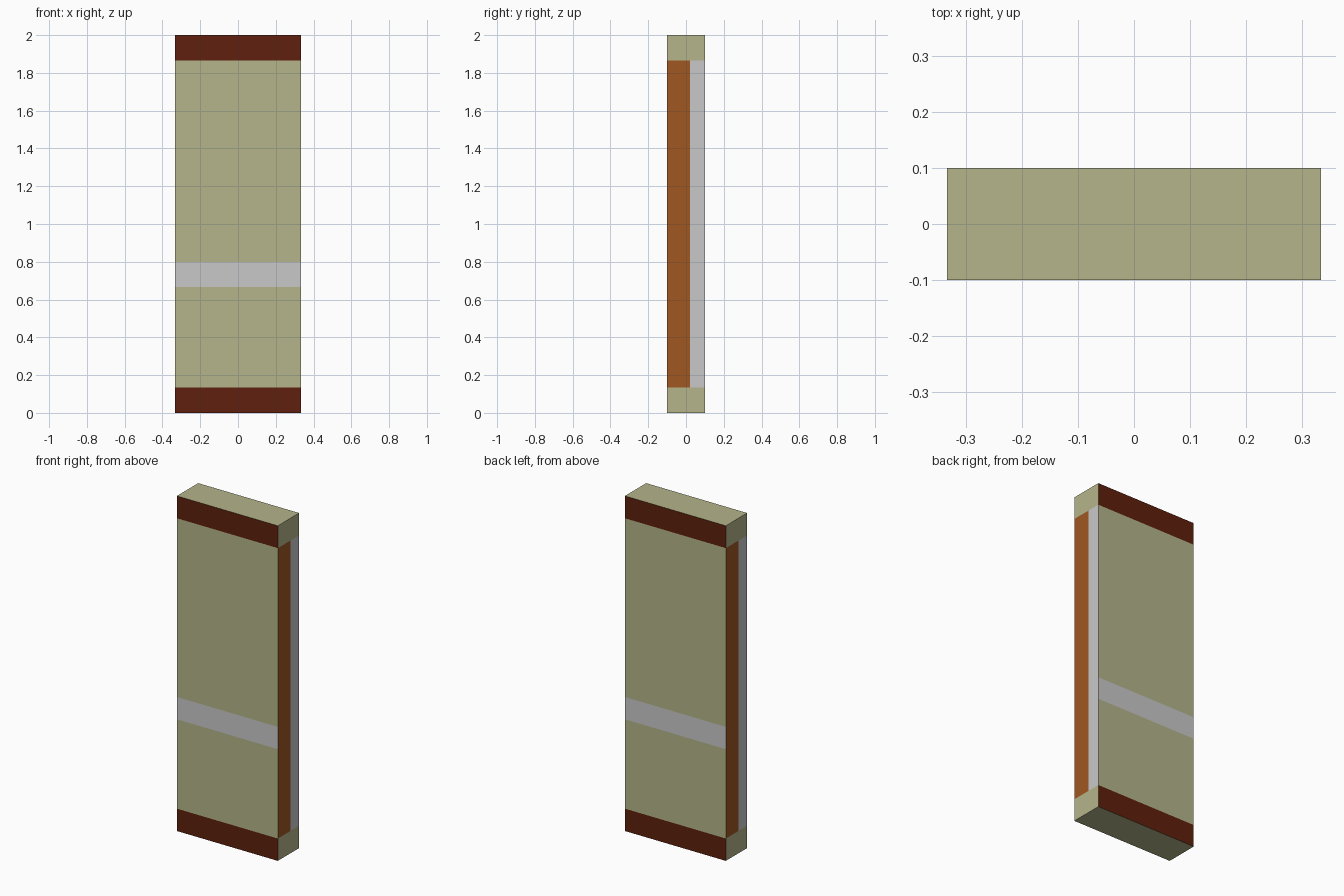
import bpy
import bmesh
from mathutils import Matrix, Vector

if "Cube" in bpy.data.objects:
    bpy.data.objects.remove(bpy.data.objects["Cube"])

W, D, H = 2 / 3, 0.2, 2.0
END = 2 / 15                      # height of the bands at both ends
STRIPE = (2 / 3, 0.8)             # pale stripe on front and back
SPLIT = 0.02                      # vertical seam on the side faces


def to_linear(c):
    c /= 255
    return c / 12.92 if c <= 0.04045 else ((c + 0.055) / 1.055) ** 2.4


# Materials: index order is used by the colour rule
COLOURS = {"khaki": (181, 181, 139), "dark_brown": (95, 32, 13),
           "pale_grey": (201, 201, 201), "orange_brown": (160, 88, 34)}
KHAKI, BROWN, GREY, ORANGE = range(4)

mesh = bpy.data.meshes.new("slab_panel")
for name, rgb in COLOURS.items():
    mat = bpy.data.materials.new(name)
    mat.diffuse_color = (*map(to_linear, rgb), 1)
    mat.use_nodes = True
    mat.node_tree.nodes["Principled BSDF"].inputs["Base Color"].default_value = mat.diffuse_color
    mesh.materials.append(mat)

# Slab body
bm = bmesh.new()
bmesh.ops.create_cube(bm, size=1, matrix=Matrix.Translation((0, 0, H / 2))
                      @ Matrix.Diagonal((W, D, H, 1)))


def cut(faces, co, no):
    geom = set(faces)
    for f in faces:
        geom.update(f.edges, f.verts)
    bmesh.ops.bisect_plane(bm, geom=list(geom), plane_co=co, plane_no=no)


# Horizontal band edges, then the side seams (half-turn symmetric)
for z in (END, *STRIPE, H - END):
    cut(bm.faces[:], (0, 0, z), (0, 0, 1))
for side in (1, -1):
    bm.normal_update()
    cut([f for f in bm.faces if f.normal.x * side > 0.5],
        (0, side * SPLIT, 0), (0, 1, 0))


# Colour rule by facing direction and position
def colour(f):
    c, n = f.calc_center_median(), f.normal
    is_end = c.z < END or c.z > H - END
    if abs(n.z) > 0.5:
        return KHAKI
    if abs(n.y) > 0.5:
        if is_end:
            return BROWN
        return GREY if STRIPE[0] < c.z < STRIPE[1] else KHAKI
    if is_end:
        return KHAKI
    side = 1 if n.x > 0 else -1
    return ORANGE if c.y * side < SPLIT else GREY


bm.normal_update()
for f in bm.faces:
    f.material_index = colour(f)
bm.to_mesh(mesh)
bm.free()

panel = bpy.data.objects.new("slab_panel", mesh)
bpy.context.collection.objects.link(panel)
